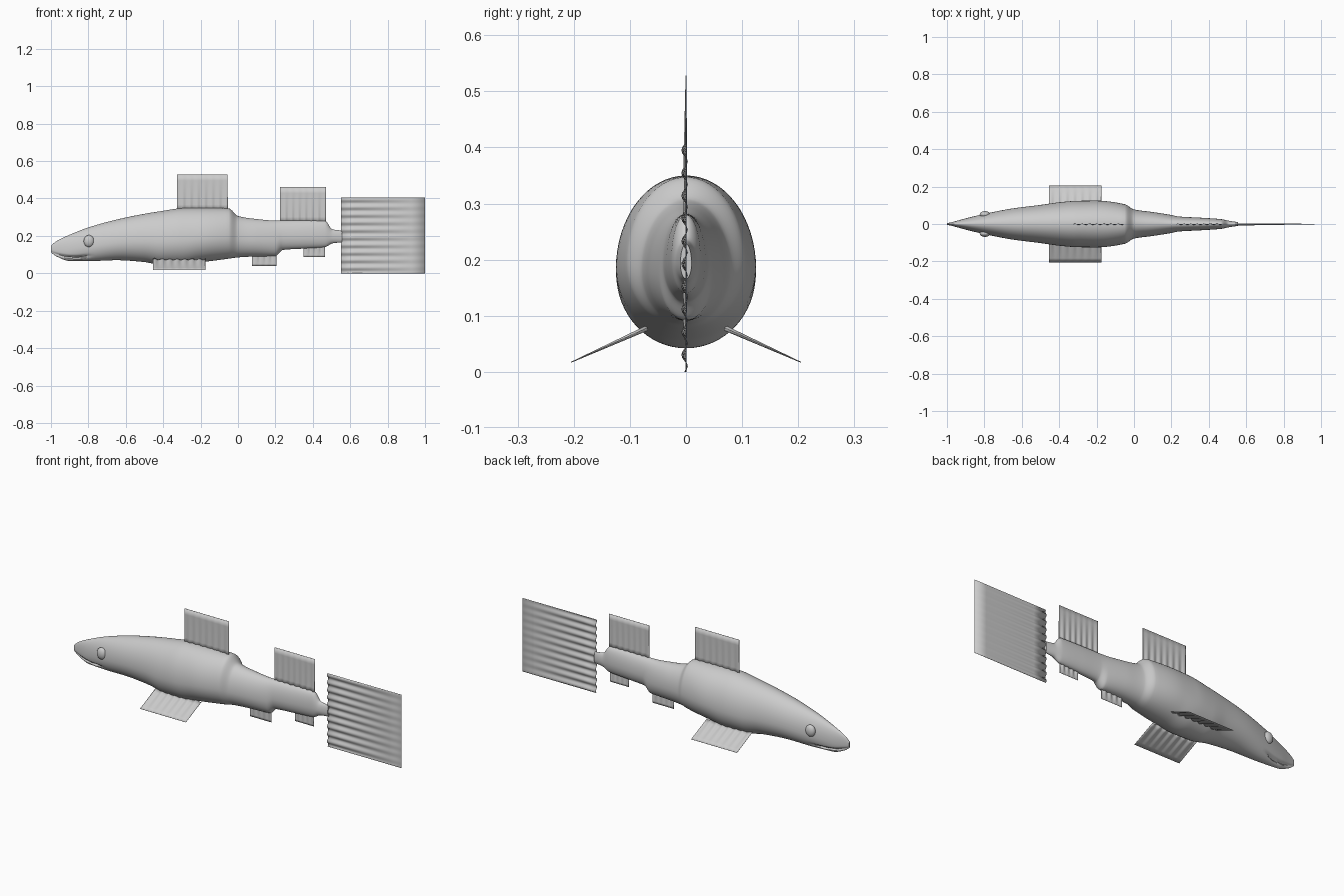
import bpy, bmesh
from math import sin, cos, pi, exp
from mathutils import Vector

if "Cube" in bpy.data.objects:
    bpy.data.objects.remove(bpy.data.objects["Cube"])

GREY = (0.6, 0.6, 0.6, 1)
skin = bpy.data.materials.new("light_grey")
skin.use_nodes = True
skin.diffuse_color = GREY
skin.node_tree.nodes["Principled BSDF"].inputs["Base Color"].default_value = GREY


def finish(name, bm, angle=0.6):
    bmesh.ops.recalc_face_normals(bm, faces=bm.faces)
    mesh = bpy.data.meshes.new(name)
    bm.to_mesh(mesh)
    bm.free()
    ob = bpy.data.objects.new(name, mesh)
    bpy.context.collection.objects.link(ob)
    mesh.materials.append(skin)
    bpy.ops.object.select_all(action='DESELECT')
    bpy.context.view_layer.objects.active = ob
    ob.select_set(True)
    bpy.ops.object.shade_smooth_by_angle(angle=angle)
    return ob


# Body stations: x, top, bottom, half width
STATIONS = [
    (-1.0, .148, .112, .004), (-.97, .172, .09, .011), (-.9, .206, .066, .03),
    (-.8, .245, .065, .054), (-.65, .287, .07, .083), (-.5, .318, .06, .102),
    (-.4, .334, .042, .116), (-.3, .348, .042, .124), (-.2, .35, .058, .125),
    (-.05, .347, .078, .106), (0, .306, .085, .078), (.1, .29, .09, .064),
    (.2, .282, .092, .048), (.24, .282, .125, .04), (.35, .282, .132, .034),
    (.465, .28, .14, .026), (.505, .235, .16, .018), (.555, .228, .166, .01)]


def smooth_stations(steps):
    """Monotone cubic interpolation through the stations."""
    n = len(STATIONS)

    def slope(i, k):
        if i in (0, n - 1):
            j = min(i, n - 2)
            return (STATIONS[j+1][k] - STATIONS[j][k]) / (STATIONS[j+1][0] - STATIONS[j][0])
        a, b, c = STATIONS[i-1:i+2]
        s, t = (b[k] - a[k]) / (b[0] - a[0]), (c[k] - b[k]) / (c[0] - b[0])
        return 0 if s * t <= 0 else 2 * s * t / (s + t)

    for i in range(n - 1):
        a, b = STATIONS[i], STATIONS[i+1]
        h = b[0] - a[0]
        for j in range(steps + (i == n - 2)):
            t = j / steps
            u = t * t * (3 - 2 * t)
            yield [a[0] + h * t] + [
                a[k] * (1 - u) + b[k] * u
                + h * t * (1 - t) * ((1 - t) * slope(i, k) - t * slope(i + 1, k))
                for k in (1, 2, 3)]


# Body with a mouth groove pressed into the head
bm = bmesh.new()
rings = []
SIDES = 64
for x, top, bottom, half in smooth_stations(8):
    mid = bottom + 0.43 * (top - bottom)
    mouth = 0.086 + 1.6 * (x + 0.87) ** 2
    depth = 0.5 * min(1, max(0, (-0.79 - x) / 0.05))
    ring = []
    for s in range(SIDES):
        a = 2 * pi * s / SIDES
        up = sin(a)
        z = mid + up * ((top - mid) if up > 0 else (mid - bottom))
        y = half * cos(a) * (1 - depth * exp(-((z - mouth) / 0.006) ** 2))
        ring.append(bm.verts.new((x, y, z)))
    rings.append(ring)
for r, q in zip(rings, rings[1:]):
    for s in range(SIDES):
        t = (s + 1) % SIDES
        bm.faces.new((r[s], r[t], q[t], q[s]))
bm.faces.new(rings[0])
bm.faces.new(rings[-1])
finish("body", bm)


def fin(name, root, along, out, normal, waves, amp):
    """Thin sheet, rippled at its root and flat at its outer edge."""
    root, along, out, normal = map(Vector, (root, along, out, normal))
    bm = bmesh.new()
    cols, rows = waves * 8, 6
    grid = [[bm.verts.new(root + along * (i / cols) + out * (j / rows)
             + normal.normalized() * amp * (1 - j / rows) * (sin(2 * pi * waves * i / cols) - .5))
             for j in range(rows + 1)] for i in range(cols + 1)]
    for i in range(cols):
        for j in range(rows):
            bm.faces.new((grid[i][j], grid[i+1][j], grid[i+1][j+1], grid[i][j+1]))
    ob = finish(name, bm, 1.2)
    solid = ob.modifiers.new("thickness", 'SOLIDIFY')
    solid.thickness = 0.0015
    solid.offset = 0


# Fins along the centre line
SIDE = (0, 1, 0)
fin("front_dorsal_fin", (-.325, 0, .335), (.27, 0, 0), (0, 0, .193), SIDE, 7, .003)
fin("rear_dorsal_fin", (.225, 0, .27), (.245, 0, 0), (0, 0, .19), SIDE, 7, .003)
fin("belly_fin", (.075, 0, .11), (.13, 0, 0), (0, 0, -.07), SIDE, 4, .004)
fin("anal_fin", (.35, 0, .15), (.115, 0, 0), (0, 0, -.063), SIDE, 4, .004)
fin("tail_fin", (.55, 0, 0), (0, 0, .405), (.45, 0, 0), SIDE, 10, .005)

# Paired fins and eyes
for side, sign in (("left", 1), ("right", -1)):
    fin(side + "_pectoral_fin", (-.455, sign * .07, .08), (.28, 0, 0),
        (0, sign * .135, -.063), (0, sign * .063, .135), 7, .004)
    bm = bmesh.new()
    bmesh.ops.create_uvsphere(bm, u_segments=24, v_segments=16, radius=1)
    bmesh.ops.scale(bm, vec=(.028, .018, .032), verts=bm.verts)
    bmesh.ops.translate(bm, vec=(-.797, sign * .051, .172), verts=bm.verts)
    finish(side + "_eye", bm)
